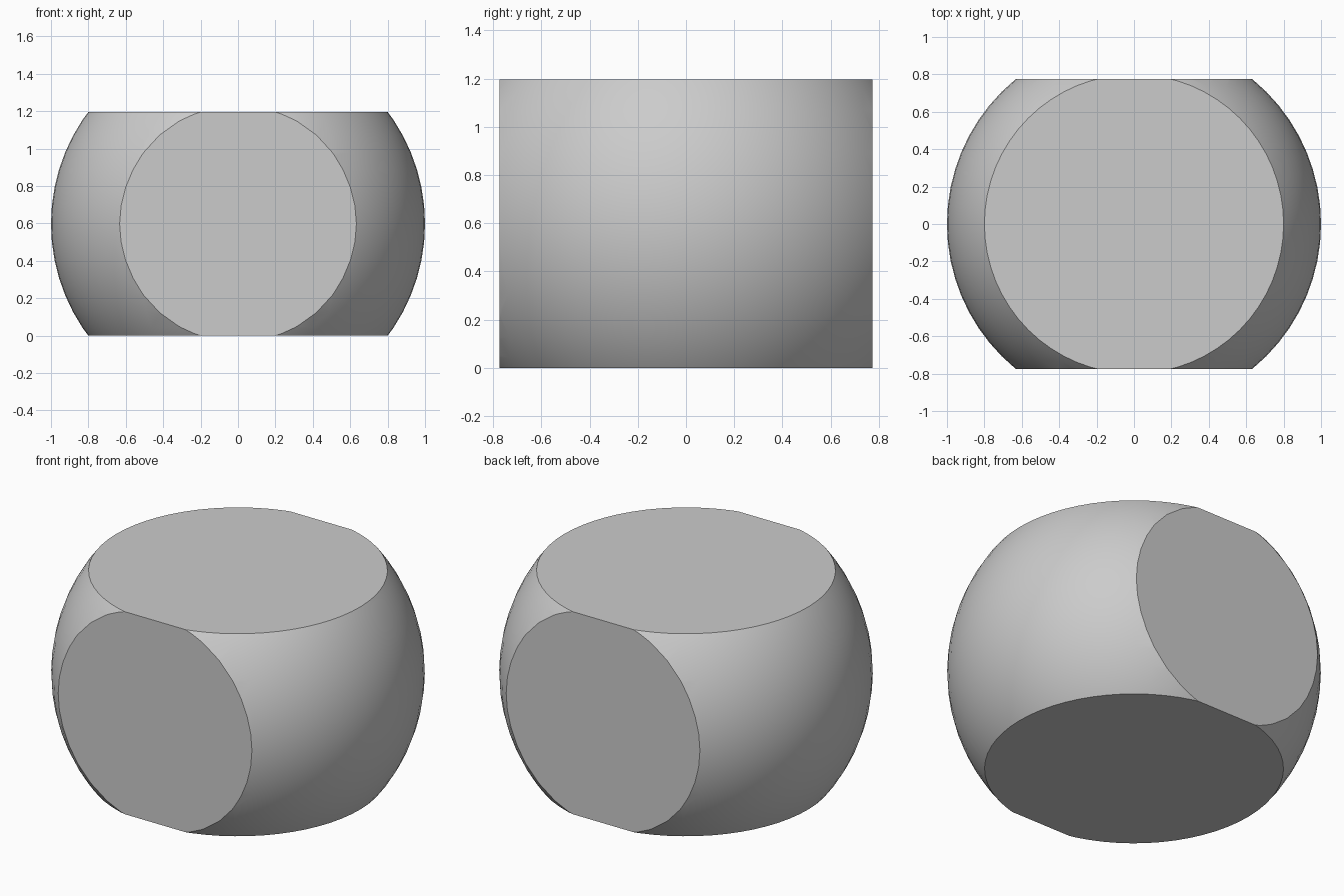
import bpy
import bmesh
from mathutils import Vector

cube = bpy.data.objects.get("Cube")
if cube:
    bpy.data.objects.remove(cube, do_unlink=True)

HALF_HEIGHT = 0.598
HALF_DEPTH = 0.774

# Plain grey surface
grey = bpy.data.materials.new("light_grey")
grey.use_nodes = True
colour = (0.6, 0.6, 0.6, 1)
grey.diffuse_color = colour
grey.node_tree.nodes["Principled BSDF"].inputs["Base Color"].default_value = colour


def slice_flat(bm, normal, distance):
    """Cut the solid with a plane and close it with one flat face."""
    geometry = bm.verts[:] + bm.edges[:] + bm.faces[:]
    bmesh.ops.bisect_plane(bm, geom=geometry, dist=1e-5, plane_co=normal * distance,
                           plane_no=normal, clear_outer=True)
    rim = [e for e in bm.edges if e.is_boundary]
    bmesh.ops.edgeloop_fill(bm, edges=rim)


# Round body, sliced flat at top, bottom, front and back
bm = bmesh.new()
bmesh.ops.create_uvsphere(bm, u_segments=64, v_segments=32, radius=1)
for side in (1, -1):
    slice_flat(bm, Vector((0, 0, side)), HALF_HEIGHT)
for side in (1, -1):
    slice_flat(bm, Vector((0, side, 0)), HALF_DEPTH)
bmesh.ops.recalc_face_normals(bm, faces=bm.faces[:])
bmesh.ops.translate(bm, verts=bm.verts[:], vec=(0, 0, HALF_HEIGHT))

mesh = bpy.data.meshes.new("sliced_ball")
bm.to_mesh(mesh)
bm.free()
mesh.materials.append(grey)
body = bpy.data.objects.new("sliced_ball", mesh)
bpy.context.collection.objects.link(body)

# Smooth round sides with sharp rims
bpy.ops.object.select_all(action="DESELECT")
body.select_set(True)
bpy.context.view_layer.objects.active = body
bpy.ops.object.shade_smooth_by_angle(angle=0.5)
